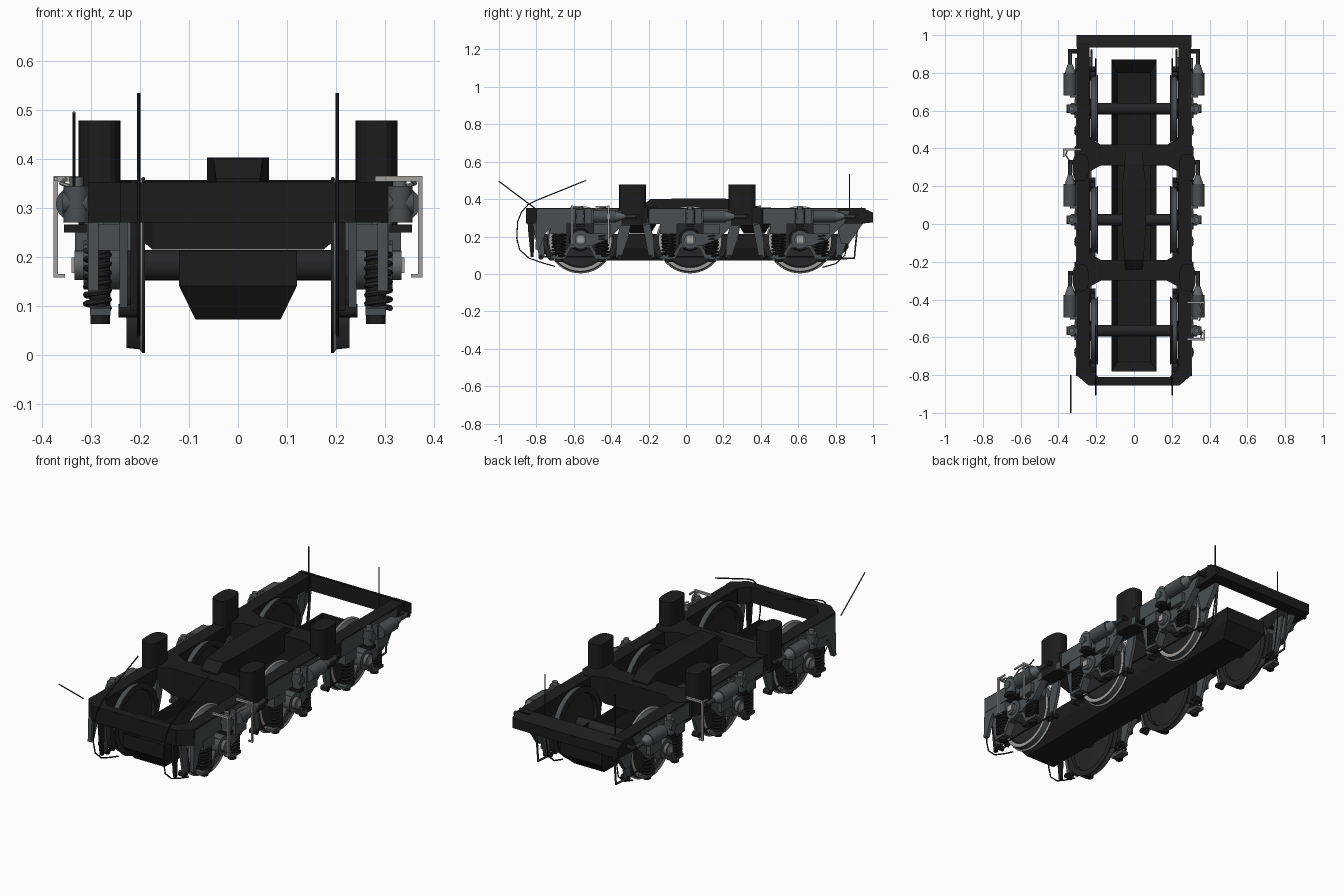
import bpy, bmesh, math
from mathutils import Vector

if "Cube" in bpy.data.objects:
    bpy.data.objects.remove(bpy.data.objects["Cube"])

def mat(name, r, g, b):
    m = bpy.data.materials.new(name)
    m.diffuse_color = (r, g, b, 1)
    m.use_nodes = True
    m.node_tree.nodes["Principled BSDF"].inputs["Base Color"].default_value = m.diffuse_color
    return m

BLACK = mat("frame black", .012, .012, .012)
DARK = mat("axle charcoal", .018, .019, .02)
SLATE = mat("slate grey", .068, .078, .083)
GREY = mat("mid grey", .12, .132, .138)
SILVER = mat("light grey", .36, .35, .34)
AXLES = (-.565, .022, .61)

def finish(name, bm, material, smooth=False):
    bmesh.ops.recalc_face_normals(bm, faces=bm.faces)
    me = bpy.data.meshes.new(name)
    bm.to_mesh(me)
    bm.free()
    ob = bpy.data.objects.new(name, me)
    bpy.context.collection.objects.link(ob)
    me.materials.append(material)
    if smooth:
        bpy.ops.object.select_all(action='DESELECT')
        ob.select_set(True)
        bpy.context.view_layer.objects.active = ob
        bpy.ops.object.shade_smooth_by_angle(angle=math.radians(35))
    return ob

def prism(name, axis, pts, a, b, material):
    """Extrude a 2D outline along an axis from a to b."""
    place = {'x': lambda p, t: (t, p[0], p[1]), 'y': lambda p, t: (p[0], t, p[1]),
             'z': lambda p, t: (p[0], p[1], t)}[axis]
    bm = bmesh.new()
    lo, hi = [[bm.verts.new(place(p, t)) for p in pts] for t in (a, b)]
    bm.faces.new(lo)
    bm.faces.new(hi)
    for i in range(len(pts)):
        j = (i + 1) % len(pts)
        bm.faces.new((lo[i], lo[j], hi[j], hi[i]))
    return finish(name, bm, material)

def box(name, x, y, z, material):
    return prism(name, 'z', [(x[0], y[0]), (x[1], y[0]), (x[1], y[1]), (x[0], y[1])], z[0], z[1], material)

def sections(name, rings, material, cap_end=True):
    """Join four-cornered rings into a solid."""
    bm = bmesh.new()
    rs = [[bm.verts.new(v) for v in r] for r in rings]
    for r, q in zip(rs, rs[1:]):
        for i in range(4):
            bm.faces.new((r[i], r[(i + 1) % 4], q[(i + 1) % 4], q[i]))
    bm.faces.new(rs[0])
    if cap_end:
        bm.faces.new(rs[-1])
    return finish(name, bm, material)

def rod(name, a, b, r, material, n=14, r2=None):
    a, b = Vector(a), Vector(b)
    bm = bmesh.new()
    bmesh.ops.create_cone(bm, cap_ends=True, segments=n, radius1=r, radius2=r if r2 is None else r2,
                          depth=(b - a).length)
    q = (b - a).to_track_quat('Z', 'Y')
    for v in bm.verts:
        v.co = q @ v.co + (a + b) / 2
    return finish(name, bm, material, True)

def pipe(name, pts, r, material):
    cu = bpy.data.curves.new(name, 'CURVE')
    cu.dimensions = '3D'
    cu.bevel_depth, cu.bevel_resolution, cu.use_fill_caps = r, 1, True
    sp = cu.splines.new('POLY')
    sp.points.add(len(pts) - 1)
    for p, c in zip(sp.points, pts):
        p.co = (*c, 1)
    tmp = bpy.data.objects.new(name, cu)
    bpy.context.collection.objects.link(tmp)
    bpy.context.view_layer.update()
    bm = bmesh.new()
    bm.from_mesh(tmp.to_mesh())
    tmp.to_mesh_clear()
    bpy.data.objects.remove(tmp)
    return finish(name, bm, material, True)

def wheel(name, s, y):
    """Lathe a flanged wheel around the axle line."""
    prof = [(.192, .03), (.205, .145), (.19, .15), (.19, .179), (.195, .18), (.201, .172),
            (.228, .169), (.228, .15), (.213, .143), (.21, .06), (.23, .055), (.23, .03)]
    colour = {4: 1, 5: 2, 6: 1}
    n, bm = 48, bmesh.new()
    rings = [[bm.verts.new((s * x, y + r * math.cos(k * math.tau / n), .183 + r * math.sin(k * math.tau / n)))
              for x, r in prof] for k in range(n)]
    for k in range(n):
        for i in range(len(prof)):
            j = (i + 1) % len(prof)
            f = bm.faces.new((rings[k][i], rings[k][j], rings[(k + 1) % n][j], rings[(k + 1) % n][i]))
            f.material_index = colour.get(i, 0)
    ob = finish(name, bm, DARK, True)
    ob.data.materials.append(SILVER)
    ob.data.materials.append(SLATE)

# Main frame: front end, rear end, transoms, centre beam
prism("front_beam", 'z', [(-.305, -.76), (-.305, -.80), (-.24, -.855), (.24, -.855), (.305, -.80), (.305, -.76),
                          (.235, -.76), (.19, -.81), (-.19, -.81), (-.235, -.76)], .27, .352, BLACK)
prism("rear_beam", 'x', [(.94, .27), (1, .275), (1, .328), (.935, .357)], -.305, .305, BLACK)
for name, yc in (("rear_transom", .365), ("front_transom", -.245)):
    st = [(.315, .04, .27), (.27, .09, .27), (.24, .09, .27), (.175, .055, .215)]
    st = [(-x, w, z) for x, w, z in st] + st[::-1]
    sections(name, [[(x, yc - w, z), (x, yc + w, z), (x, yc + w, .354), (x, yc - w, .354)] for x, w, z in st], BLACK)
sections("centre_beam", [[(-w, y, .27), (w, y, .27), (w, y, z), (-w, y, z)] for y, w, z in
         ((-.24, .045, .36), (-.19, .05, .40), (-.02, .063, .403), (.2, .063, .403), (.32, .05, .395), (.38, .045, .36))], BLACK)

# Open tub hung between the wheels
sections("underslung_tub", [[(-x, y0, z), (x, y0, z), (x, y1, z), (-x, y1, z)] for x, y0, y1, z in
         ((.087, -.73, .80, .072), (.12, -.78, .87, .14), (.12, -.78, .87, .213))], BLACK, cap_end=False)

for i, y in enumerate(AXLES):
    rod(f"axle_{i}", (-.3, y, .183), (.3, y, .183), .031, DARK, 24)

for s, side in ((1, "right"), (-1, "left")):
    def X(*v):
        return tuple(sorted(s * a for a in v))
    # Side beam and front guard bars
    prism(f"{side}_side_beam", 'x', [(-.79, .27), (-.79, .352), (.96, .352), (.96, .27)], s * .235, s * .303, BLACK)
    prism(f"{side}_front_horn", 'x', [(-.85, .35), (-.845, .24), (-.83, .09), (-.815, .09), (-.805, .35)],
          s * .205, s * .22, BLACK)
    # Rounded oblong body supports
    for y in (-.285, .30):
        ang = [k * math.tau / 20 for k in range(20)]
        pts = [(s * .2825 + .043 * math.copysign(abs(math.cos(a)) ** .6, math.cos(a)),
                y + .072 * math.copysign(abs(math.sin(a)) ** .75, math.sin(a))) for a in ang]
        prism(f"{side}_body_support", 'z', pts, .26, .478, BLACK)
        box(f"{side}_support_bracket", X(.24, .315), (y - .085, y + .085), (.262, .30), SLATE)
    for i, y in enumerate(AXLES):
        tag = f"{side}_{i}"
        wheel("wheel_" + tag, s, y)
        # Axle box with end cover
        rod("axle_box_" + tag, (s * .235, y, .183), (s * .316, y, .183), .05, SLATE, 20)
        rod("axle_cover_" + tag, (s * .316, y, .183), (s * .334, y, .183), .03, GREY, 20)
        box("axle_hub_plate_" + tag, X(.332, .34), (y - .016, y + .016), (.167, .199), SILVER)
        # Swing arm rising to the frame
        prism("swing_arm_" + tag, 'x', [(y - .05, .16), (y + .06, .15), (y + .15, .185), (y + .235, .27), (y + .27, .34),
                                        (y + .21, .34), (y + .16, .265), (y + .08, .215), (y - .03, .225)],
              s * .275, s * .312, SLATE)
        box("side_plate_" + tag, X(.302, .308), (y - .23, y + .2), (.268, .346), SLATE)
        # Coil springs with cap, core and lower saddle
        for d in (-.115, .115):
            yy = y + d
            box("spring_cap_" + tag, X(.235, .308 if d < 0 else .333), (yy - .045, yy + .045), (.213, .266), SLATE)
            rod("spring_core_" + tag, (s * .281, yy, .063), (s * .281, yy, .22), .02, BLACK, 12)
            pipe("coil_spring_" + tag, [(s * .287 + .024 * math.cos(t * math.tau / 12), yy + .034 * math.sin(t * math.tau / 12),
                                        .095 + t * .118 / 78) for t in range(79)], .006, DARK)
        prism("spring_saddle_" + tag, 'x', [(y - .16, .095), (y - .16, .08), (y - .08, .08), (y - .05, .14), (y + .05, .14),
                                            (y + .08, .08), (y + .16, .08), (y + .16, .095), (y + .09, .105),
                                            (y + .05, .17), (y - .05, .17), (y - .09, .105)], s * .26, s * .302, SLATE)
        # Upright damper beside each axle
        rod("damper_" + tag, (s * .33, y, .27), (s * .33, y, .345), .026, SLATE, 16)
        rod("damper_top_" + tag, (s * .33, y, .345), (s * .33, y, .363), .014, GREY, 12)
        rod("damper_boss_" + tag, (s * .30, y, .31), (s * .358, y, .31), .022, SLATE, 16)
        box("damper_foot_" + tag, X(.30, .355), (y - .022, y + .022), (.25, .266), BLACK)
        # Brake cylinder, its push rod and bent lever
        rod("brake_cylinder_" + tag, (s * .338, y + .07, .308), (s * .338, y + .19, .308), .034, SLATE, 20)
        rod("brake_nose_" + tag, (s * .338, y + .19, .308), (s * .338, y + .235, .308), .028, GREY, 16, .014)
        rod("brake_push_rod_" + tag, (s * .338, y + .23, .308), (s * .338, y + .305, .308), .011, SLATE, 10)
        rod("brake_pivot_" + tag, (s * .26, y + .305, .308), (s * .35, y + .305, .308), .012, BLACK, 12)
        box("cylinder_mount_" + tag, X(.30, .338), (y + .06, y + .075), (.27, .345), SLATE)
        # Brake hangers and shoes both sides of the wheel
        for d in (-1, 1):
            w = .015 if d > 0 else 0
            prism("brake_hanger_" + tag, 'x', [(y + d * (.26 + w), .29), (y + d * .22, .29), (y + d * .195, .19),
                                               (y + d * .19, .09), (y + d * .22, .085), (y + d * (.24 + w), .19)],
                  s * .226, s * .242, SLATE)
            prism("brake_shoe_" + tag, 'x', [(y + d * .17 * k * math.cos(a), .183 + .17 * k * math.sin(a))
                                             for k, aa in ((1.03, (-.55, -.35, -.1, .15)), (1.17, (.15, -.1, -.35, -.55)))
                                             for a in aa], s * .203, s * .23, DARK)
            rod("brake_pin_" + tag, (s * .205, y + d * .21, .09), (s * .244, y + d * .21, .09), .014, BLACK, 12)
        # Lower brake rods
        for xx in (.207, .234):
            rod("brake_rod_" + tag, (s * xx, y - .215, .092), (s * xx, y + .215, .092), .004, DARK, 8)
    # Sand pipes and hoses at both ends
    pipe(f"{side}_front_hose", [(s * .203, y, z) for y, z in ((-.535, .5), (-.80, .393), (-.845, .37), (-.88, .33), (-.9, .28),
                               (-.905, .19), (-.89, .13), (-.84, .085), (-.77, .06), (-.70, .04))], .0035, BLACK)
    pipe(f"{side}_rear_hose", [(s * .203, y, z) for y, z in ((.875, .535), (.875, .24), (.85, .1), (.80, .055), (.73, .035))],
         .0035, BLACK)
    pipe(f"{side}_rear_guard", [(s * .225, .92, .29), (s * .225, .90, .085), (s * .225, .80, .08)], .006, SLATE)
    prism(f"{side}_rear_bracket", 'x', [(.95, .275), (.80, .275), (.83, .16), (.87, .16)], s * .235, s * .26, SLATE)
    prism(f"{side}_front_bracket", 'x', [(-.795, .34), (-.70, .34), (-.70, .27), (-.75, .22), (-.785, .13), (-.805, .13),
                                         (-.80, .26)], s * .285, s * .306, SLATE)

    # Light pipe bracket, placed diagonally opposite on each side
    for y, dy in ((-.61, .05), (-.415, -.07)) if s > 0 else ((.395, -.04),):
        box(f"{side}_bracket_arm", X(.28, .377), (y - .006, y + .006), (.354, .365), SILVER)
        box(f"{side}_bracket_drop", X(.368, .377), (y - .005, y + .005), (.16, .36), SILVER)
        box(f"{side}_bracket_toe", X(.353, .377), (y - .005, y + .005), (.158, .165), SILVER)
        box(f"{side}_bracket_rail", X(.369, .376), sorted((y, y + dy)), (.355, .363), SILVER)
        pipe(f"{side}_bracket_cable", [(s * .35, y, .36), (s * .362, y + dy * .7, .35), (s * .345, y + dy * 1.4, .345)],
             .004, SILVER)

# Slanted cable at the front left
rod("front_cable", (-.335, -.80, .345), (-.335, -1, .495), .003, SLATE, 8)
